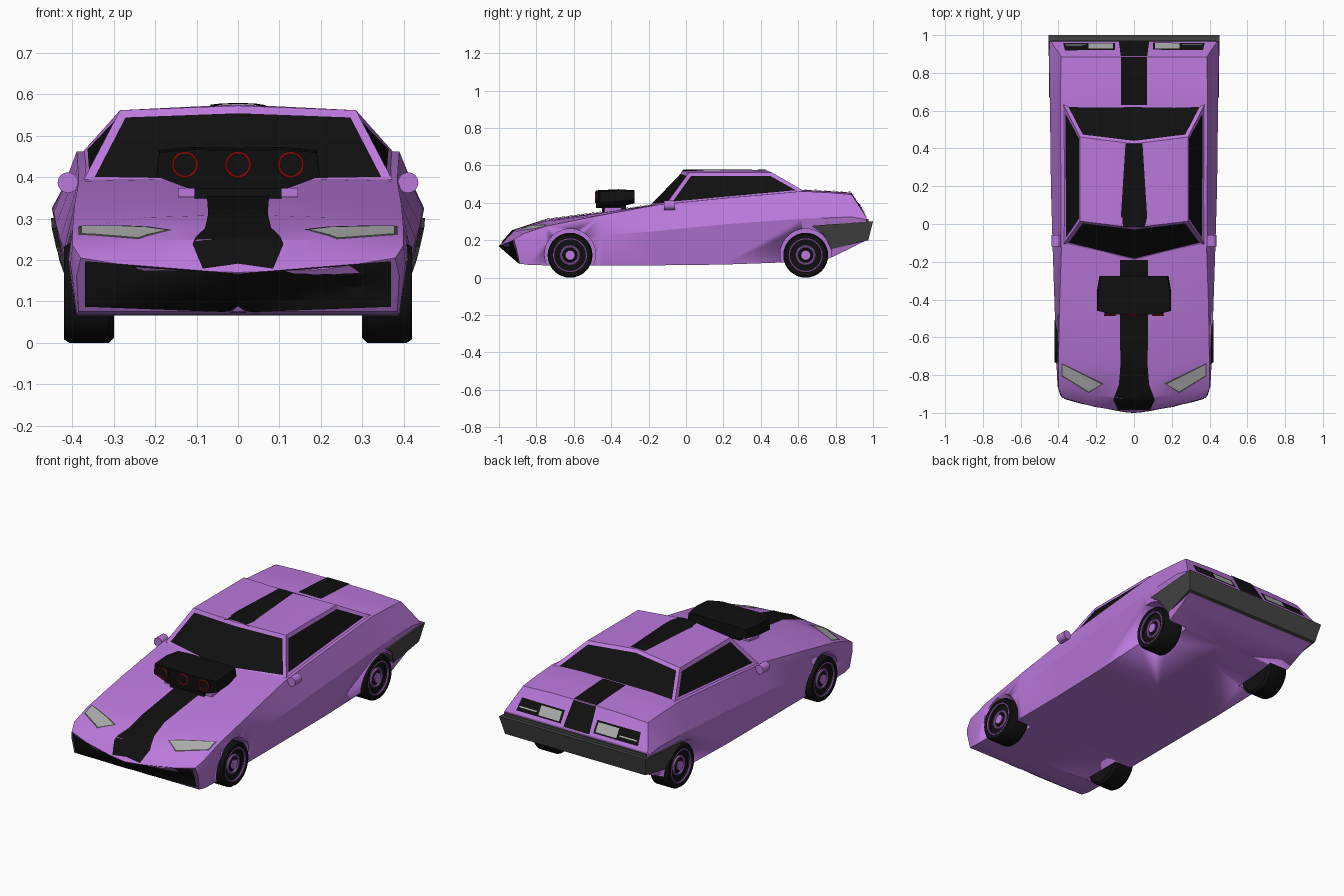
import bpy, bmesh, math
from mathutils import Vector, Matrix
from mathutils.bvhtree import BVHTree

if "Cube" in bpy.data.objects:
    bpy.data.objects.remove(bpy.data.objects["Cube"])


def material(name, r, g, b):
    m = bpy.data.materials.new(name)
    m.diffuse_color = (r, g, b, 1)
    m.use_nodes = True
    m.node_tree.nodes["Principled BSDF"].inputs["Base Color"].default_value = m.diffuse_color
    return m


PURPLE = material("purple_paint", .5, .19, .72)
BLACK = material("black", .005, .005, .005)
DARK = material("dark_grey", .06, .06, .06)
LAMP = material("lamp_grey", .42, .42, .42)
RED = material("red", .7, .01, .01)


def finish(name, bm, *mats, angle=25, recalc=True):
    if recalc:
        bmesh.ops.recalc_face_normals(bm, faces=bm.faces[:])
    me = bpy.data.meshes.new(name)
    bm.to_mesh(me)
    bm.free()
    ob = bpy.data.objects.new(name, me)
    bpy.context.collection.objects.link(ob)
    for m in mats:
        me.materials.append(m)
    bpy.ops.object.select_all(action='DESELECT')
    ob.select_set(True)
    bpy.context.view_layer.objects.active = ob
    bpy.ops.object.shade_smooth_by_angle(angle=math.radians(angle))
    return ob


def loft(rings):
    """Skin a list of equal closed rings and cap both ends."""
    bm = bmesh.new()
    vs = [[bm.verts.new(p) for p in r] for r in rings]
    n = len(rings[0])
    for a, b in zip(vs, vs[1:]):
        for i in range(n):
            bm.faces.new((a[i], a[(i + 1) % n], b[(i + 1) % n], b[i]))
    for r in (vs[0], vs[-1]):
        bm.faces.new(r[:n // 2 + 1])
        bm.faces.new(r[n // 2:] + r[:1])
    bmesh.ops.recalc_face_normals(bm, faces=bm.faces[:])
    return bm


def cylinder(name, r, depth, centre, axis, mat, seg=32):
    bm = bmesh.new()
    bmesh.ops.create_cone(bm, cap_ends=True, segments=seg, radius1=r, radius2=r, depth=depth)
    rot = Vector((0, 0, 1)).rotation_difference(Vector(axis)).to_matrix().to_4x4()
    bm.transform(Matrix.Translation(centre) @ rot)
    return finish(name, bm, mat)


def lathe(name, profile, centre, axis, mat, closed=False, seg=32):
    """Spin (radius, offset) points about an axis through centre."""
    bm = bmesh.new()
    vs = [bm.verts.new((r, 0, h)) for r, h in profile]
    es = [bm.edges.new(e) for e in zip(vs, vs[1:] + (vs[:1] if closed else []))]
    bmesh.ops.spin(bm, geom=vs + es, axis=(0, 0, 1), cent=(0, 0, 0), steps=seg, angle=math.tau)
    bmesh.ops.remove_doubles(bm, verts=bm.verts[:], dist=1e-5)
    rot = Vector((0, 0, 1)).rotation_difference(Vector(axis)).to_matrix().to_4x4()
    bm.transform(Matrix.Translation(centre) @ rot)
    return finish(name, bm, mat, angle=40)


def ring(name, r, t, centre, axis, mat):
    prof = [(r + t * math.cos(a), t * math.sin(a)) for a in (k * math.tau / 8 for k in range(8))]
    return lathe(name, prof, centre, axis, mat, closed=True)


# Body shell: y top / edge / bottom, top z, edge x z, crease x z, bottom x z
stations = [
    (-1.0, -.92, -.89, .17, .38, .205, .39, .16, .385, .075),
    (-.93, -.87, -.84, .25, .40, .235, .405, .19, .39, .068),
    (-.75, -.75, -.75, .31, .40, .275, .41, .20, .39, .066),
    (-.45, -.45, -.45, .35, .395, .335, .42, .225, .39, .066),
    (-.15, -.15, -.15, .395, .385, .39, .43, .25, .39, .066),
    (.20, .20, .20, .43, .387, .425, .44, .285, .395, .07),
    (.62, .62, .62, .47, .39, .462, .445, .315, .40, .085),
    (.76, .76, .76, .463, .388, .455, .448, .32, .405, .10),
    (.885, .885, .885, .455, .385, .445, .45, .325, .41, .16),
    (.965, .965, .965, .325, .44, .323, .447, .31, .42, .20),
]
rings = []
for yt, ye, yb, zt, xe, ze, xc, zc, xb, zb in stations:
    side = [(.55 * xe, yt + .4 * (ye - yt), zt - .2 * (zt - ze)), (xe, ye, ze),
            (xc, ye * .6 + yb * .4, zc), (xb, yb, zb)]
    rings.append([(0, yt, zt)] + side + [(0, yb, zb)] + [(-x, y, z) for x, y, z in side[::-1]])
bm = loft(rings)
body_tree = BVHTree.FromBMesh(bm)
body = finish("body", bm, PURPLE)

# Wheel arches
for x in (-1, 1):
    for y in (-.62, .64):
        cut = cylinder("arch_cutter", .136, .3, (x * .44, y, .125), (1, 0, 0), PURPLE, 40)
        cut.hide_render = True
        cut.hide_viewport = True
        mod = body.modifiers.new("arch", 'BOOLEAN')
        mod.object, mod.operation, mod.solver = cut, 'DIFFERENCE', 'EXACT'

# Cabin with inset windows
bm = bmesh.new()
half = [[(0, -.2, .383), (.375, -.11, .39), (.378, .64, .458), (0, .64, .464)],
        [(0, -.02, .573), (.285, .015, .562), (.285, .46, .562), (0, .425, .576)]]
low, top = [[bm.verts.new(p) for p in h] +
            [bm.verts.new((-x, y, z)) for x, y, z in (h[2], h[1])] for h in half]
walls = [bm.faces.new((low[i], low[(i + 1) % 6], top[(i + 1) % 6], top[i])) for i in range(6)]
bm.faces.new((top[0], top[1], top[2], top[3]))
bm.faces.new((top[3], top[4], top[5], top[0]))
bmesh.ops.recalc_face_normals(bm, faces=bm.faces[:])
for pane in ([0, 5], [1], [2, 3], [4]):
    faces = [walls[i] for i in pane]
    bmesh.ops.inset_region(bm, faces=faces, thickness=.02, depth=-.005,
                           use_boundary=True, use_even_offset=True)
    for f in faces:
        f.material_index = 1
cabin_tree = BVHTree.FromBMesh(bm)
finish("cabin", bm, PURPLE, BLACK, angle=10, recalc=False)


def decal(name, rows, direction, mat, tree=body_tree, lift=.004, n=8, m=4):
    """Lay a strip of (left, right) 2D rows on a surface, seen from above or along y."""
    bm = bmesh.new()
    d = Vector(direction)
    grid = []
    lines = []
    for (a, b), (c, e) in zip(rows, rows[1:]):
        lines += [(Vector(a).lerp(Vector(c), k / m), Vector(b).lerp(Vector(e), k / m)) for k in range(m)]
    lines.append((Vector(rows[-1][0]), Vector(rows[-1][1])))
    for a, b in lines:
        row = []
        for k in range(n + 1):
            u, v = a.lerp(b, k / n)
            p = Vector((u, v, 2)) if d.z else Vector((u, -2 * d.y, v))
            hit = tree.ray_cast(p, d)[0]
            if hit is None:
                guess = Vector((u, v, .3)) if d.z else Vector((u, -.95 * d.y, v))
                hit = tree.find_nearest(guess)[0]
            row.append(bm.verts.new(hit - d * lift))
        grid.append(row)
    for r, s in zip(grid, grid[1:]):
        for k in range(n):
            f = bm.faces.new((r[k], r[k + 1], s[k + 1], s[k]))
            f.normal_update()
            if f.normal.dot(d) > 0:
                f.normal_flip()
    return finish(name, bm, mat, recalc=False)


def band(pairs):
    return [((-w, v), (w, v)) for v, w in pairs]


DOWN, BACK, FORE = (0, 0, -1), (0, 1, 0), (0, -1, 0)

# Racing stripe: hood, roof, boot and tail
decal("hood_stripe", band([(-.985, .085), (-.93, .11), (-.85, .08), (-.75, .072), (-.45, .075), (-.19, .075)]), DOWN, BLACK)
decal("roof_stripe", band([(-.015, .073), (.425, .045)]), DOWN, BLACK, cabin_tree)
decal("boot_stripe", band([(.63, .07), (.885, .07)]), DOWN, BLACK)
decal("tail_stripe", band([(.453, .07), (.33, .08)]), FORE, BLACK)

for s in (-1, 1):
    # Front grille half, headlight and tail light
    decal("front_grille", [((0, .167), (s * .37, .197)), ((0, .073), (s * .37, .087))], BACK, BLACK)
    decal("headlight_frame", [((s * .385, -.735), (s * .385, -.805)), ((s * .16, -.845), (s * .24, -.895))], DOWN, DARK, lift=.002)
    decal("headlight", [((s * .378, -.745), (s * .378, -.802)), ((s * .172, -.848), (s * .24, -.887))], DOWN, LAMP)
    decal("tail_light_frame", [((s * .1, .40), (s * .365, .40)), ((s * .1, .34), (s * .375, .34))], FORE, BLACK)
    decal("tail_light", [((s * .112, .393), (s * .24, .393)), ((s * .112, .348), (s * .24, .348))], FORE, LAMP, lift=.007)
    decal("tail_light_bar", [((s * .255, .364), (s * .36, .364)), ((s * .255, .358), (s * .365, .358))], FORE, LAMP, lift=.007, m=1)

    # Door mirror
    cylinder("door_mirror", .025, .06, (s * .411, -.088, .387), (0, 1, 0), PURPLE, 16)

    # Wheels with dished rims and coloured rings
    for y in (-.62, .64):
        c, ax = (0, y, .12), (s, 0, 0)
        lathe("tyre", [(0, .305), (.108, .30), (.12, .312), (.12, .408), (.112, .42), (.092, .42),
                       (.085, .40), (.03, .40), (.026, .41), (0, .41)], c, ax, BLACK)
        ring("rim_ring", .087, .005, (s * .416, y, .12), ax, PURPLE)
        ring("inner_rim_ring", .047, .007, (s * .404, y, .12), ax, PURPLE)
        cylinder("hub_cap", .026, .02, (s * .404, y, .12), ax, PURPLE, 20)

# Rear bumper wrapping the tail
prof = [(.67, .277, .45), (1.0, .302, .452), (.975, .20, .432), (.775, .152, .415), (.735, .232, .44)]
bm = bmesh.new()
a = [bm.verts.new((x, y, z)) for y, z, x in prof]
b = [bm.verts.new((-x, y, z)) for y, z, x in prof]
bm.faces.new(a)
bm.faces.new(b[::-1])
for i in range(5):
    j = (i + 1) % 5
    bm.faces.new((a[i], b[i], b[j], a[j]))
finish("rear_bumper", bm, DARK)
# Ledge between bumper and tail panel
bm = bmesh.new()
bmesh.ops.create_cube(bm, size=1, matrix=Matrix.Translation((0, .95, .30)) @ Matrix.Diagonal((.87, .05, .03, 1)))
finish("bumper_ledge", bm, DARK)

# Hood air scoop: tapered housing lofted front to back
outline = [(0, .465), (.11, .467), (.19, .46), (.197, .402), (.12, .373), (0, .373)]
full = outline + [(-x, z) for x, z in outline[-2:0:-1]]
scoop = [[(x * w, y - (.02 if abs(x) < .12 and front else 0), .42 + (z - .42) * h + dz) for x, z in full]
         for y, w, h, dz, front in ((-.46, 1, 1, 0, True), (-.36, 1, 1, .006, False), (-.275, .93, .75, .012, False))]
finish("air_scoop", loft(scoop), BLACK)
for name, size, at, mat in (("scoop_neck", (.21, .13, .07), (0, -.385, .365), BLACK),
                            ("scoop_plate", (.29, .09, .022), (0, -.39, .363), PURPLE)):
    bm = bmesh.new()
    bmesh.ops.create_cube(bm, size=1, matrix=Matrix.Translation(at) @ Matrix.Diagonal((*size, 1)))
    finish(name, bm, mat)
for x in (-.128, 0, .128):
    cylinder("intake", .028, .03, (x, -.468, .43), (0, 1, 0), BLACK, 24)
    ring("intake_ring", .029, .003, (x, -.483, .43), (0, 1, 0), RED)
